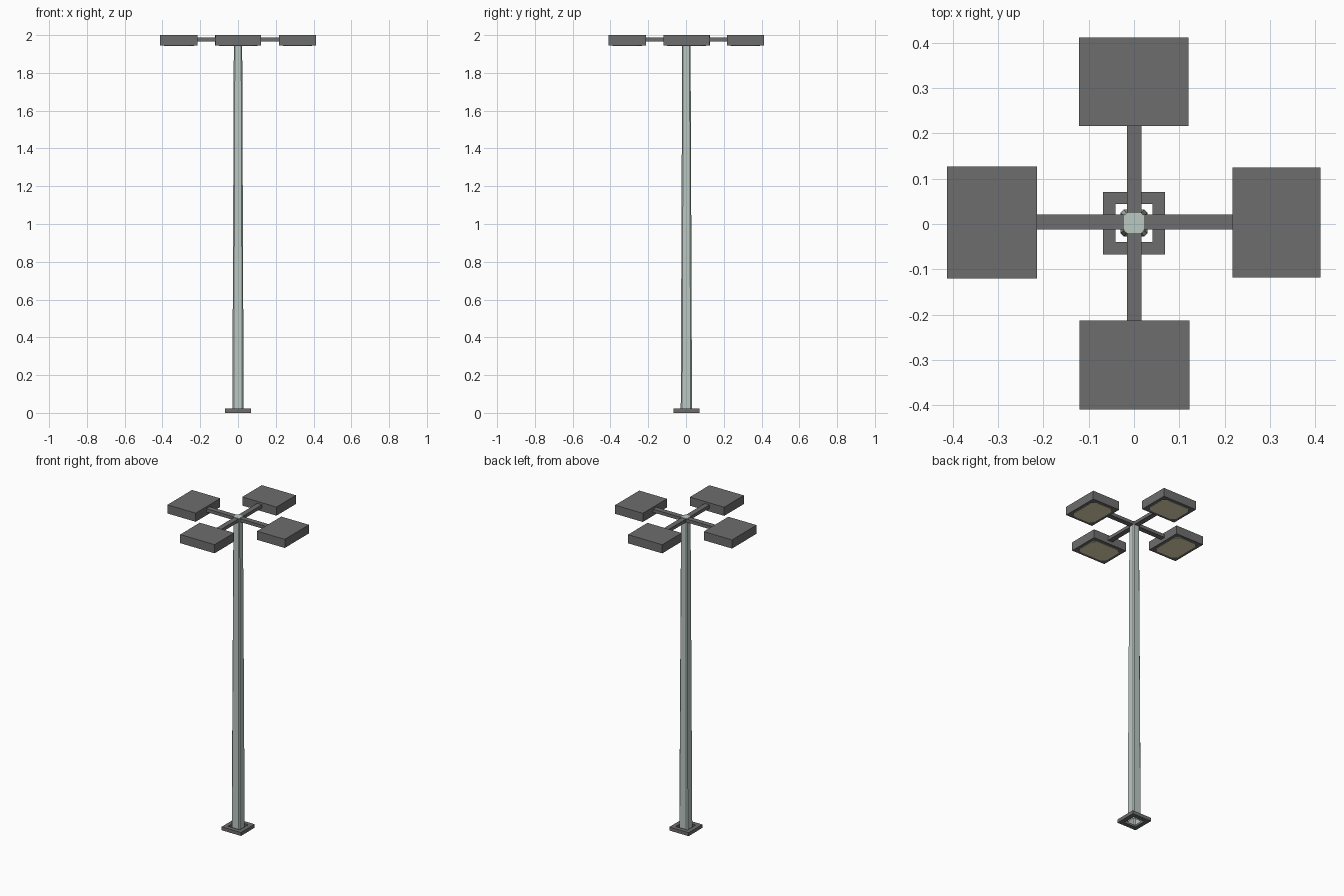
import bpy, bmesh

if "Cube" in bpy.data.objects:
    bpy.data.objects.remove(bpy.data.objects["Cube"])


def material(name, rgb):
    m = bpy.data.materials.new(name)
    m.diffuse_color = (*rgb, 1)
    m.use_nodes = True
    m.node_tree.nodes["Principled BSDF"].inputs["Base Color"].default_value = m.diffuse_color
    return m


DARK = material("dark_grey_metal", (0.155, 0.155, 0.155))
PALE = material("pale_grey_green", (0.50, 0.58, 0.54))
CREAM = material("lamp_cream", (0.78, 0.72, 0.47))


def finish(name, bm, *mats):
    bmesh.ops.recalc_face_normals(bm, faces=bm.faces)
    me = bpy.data.meshes.new(name)
    bm.to_mesh(me)
    bm.free()
    for m in mats:
        me.materials.append(m)
    ob = bpy.data.objects.new(name, me)
    bpy.context.collection.objects.link(ob)
    return ob


def box_bm(x0, x1, y0, y1, z0, z1):
    bm = bmesh.new()
    bmesh.ops.create_cube(bm, size=1)
    for v in bm.verts:
        v.co.x = x1 if v.co.x > 0 else x0
        v.co.y = y1 if v.co.y > 0 else y0
        v.co.z = z1 if v.co.z > 0 else z0
    return bm


def chamfered(x0, x1, y0, y1, c):
    # outline of a rectangle with cut corners
    return [(x0 + c, y0), (x1 - c, y0), (x1, y0 + c), (x1, y1 - c),
            (x1 - c, y1), (x0 + c, y1), (x0, y1 - c), (x0, y0 + c)]


def loft(name, sections, mat, cap_bottom=True, cap_top=True):
    bm = bmesh.new()
    rings = [[bm.verts.new((x, y, z)) for x, y in pts] for pts, z in sections]
    for a, b in zip(rings, rings[1:]):
        n = len(a)
        for i in range(n):
            bm.faces.new((a[i], a[(i + 1) % n], b[(i + 1) % n], b[i]))
    if cap_bottom:
        bm.faces.new(rings[0][::-1])
    if cap_top:
        bm.faces.new(rings[-1])
    return finish(name, bm, mat)


CY = 0.002  # small offset of the post

# Tapered post, hollow at the foot
loft("post", [(chamfered(-r, r, CY - r, CY + r, r * 0.25), z)
              for r, z in ((0.030, 0.001), (0.022, 1.99))], PALE, cap_bottom=False)

# Foot plate with a square opening under the post
bm = box_bm(-0.068, 0.068, CY - 0.069, CY + 0.069, 0, 0.022)
bm.faces.ensure_lookup_table()
ends = [f for f in bm.faces if abs(f.normal.z) > 0.9]
bmesh.ops.inset_individual(bm, faces=ends, thickness=0.038)
bmesh.ops.bridge_loops(bm, edges=list({e for f in ends for e in f.edges}))
bmesh.ops.delete(bm, geom=ends, context='FACES_ONLY')
finish("foot_plate", bm, DARK)

# Crossing arms
finish("arm_side_to_side", box_bm(-0.22, 0.22, -0.012, 0.021, 1.966, 1.987), DARK)
finish("arm_front_to_back", box_bm(-0.016, 0.017, -0.22, 0.22, 1.966, 1.987), DARK)

# Four lamp heads, each with a cream panel underneath
heads = {
    "right": (0.217, 0.412, -0.118, 0.125),
    "left": (-0.413, -0.214, -0.120, 0.127),
    "back": (-0.121, 0.120, 0.216, 0.412),
    "front": (-0.120, 0.122, -0.410, -0.213),
}
for side, (x0, x1, y0, y1) in heads.items():
    finish("lamp_head_" + side, box_bm(x0, x1, y0, y1, 1.945, 2.0), DARK)
    g = 0.02
    outline = chamfered(x0 + g, x1 - g, y0 + g, y1 - g, 0.025)
    loft("lamp_panel_" + side, [(outline, 1.943), (outline, 1.947)], CREAM)
